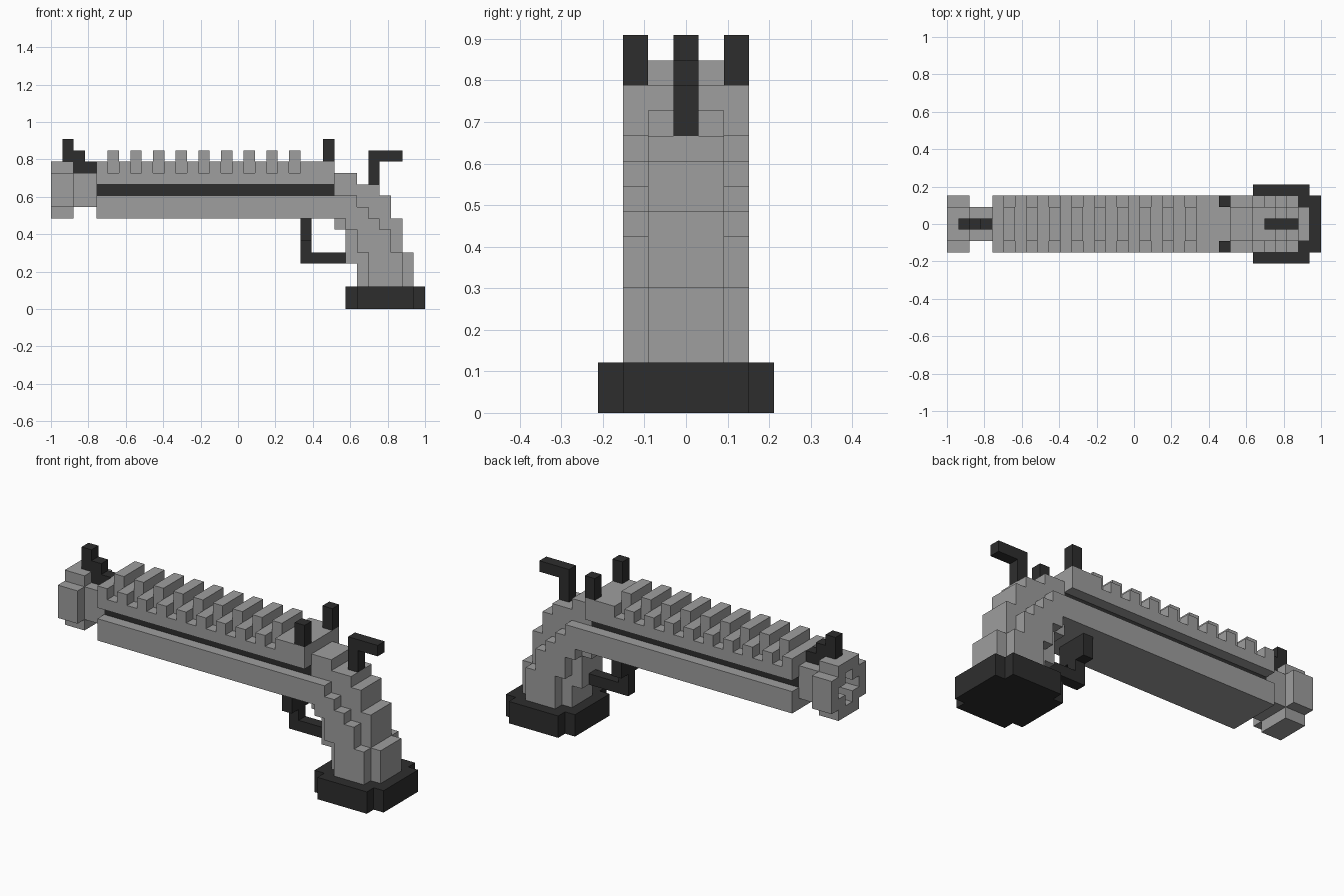
import bpy, bmesh

U = 2 / 33          # edge of one block

cube = bpy.data.objects.get("Cube")
if cube:
    bpy.data.objects.remove(cube, do_unlink=True)


def material(name, value):
    m = bpy.data.materials.new(name)
    m.use_nodes = True
    col = (value, value, value, 1)
    m.diffuse_color = col
    bsdf = next(n for n in m.node_tree.nodes if n.type == 'BSDF_PRINCIPLED')
    bsdf.inputs["Base Color"].default_value = col
    return m


GREY = material("grey_metal", 0.342)
BLACK = material("black_metal", 0.027)


def finish(name, bm, mat):
    bmesh.ops.recalc_face_normals(bm, faces=bm.faces[:])
    me = bpy.data.meshes.new(name)
    bm.to_mesh(me)
    bm.free()
    me.materials.append(mat)
    ob = bpy.data.objects.new(name, me)
    bpy.context.collection.objects.link(ob)
    return ob


def extrude(name, mat, profile, y0, y1, mirror=False):
    """Extrude an x-z outline, in block units from the front end, between y0 and y1."""
    bm = bmesh.new()
    for a, b in ([(y0, y1), (-y1, -y0)] if mirror else [(y0, y1)]):
        vs = [bm.verts.new((-1 + x * U, a * U, z * U)) for x, z in profile]
        face = bm.faces.new(vs)
        ext = bmesh.ops.extrude_face_region(bm, geom=[face])
        new = [g for g in ext["geom"] if isinstance(g, bmesh.types.BMVert)]
        bmesh.ops.translate(bm, verts=new, vec=(0, (b - a) * U, 0))
    return finish(name, bm, mat)


def boxes(name, mat, items):
    """Join boxes given as x0, x1, y0, y1, z0, z1 in block units."""
    bm = bmesh.new()
    for x0, x1, y0, y1, z0, z1 in items:
        vs = bmesh.ops.create_cube(bm, size=1)["verts"]
        for v in vs:
            v.co = (-1 + (x1 if v.co.x > 0 else x0) * U,
                    (y1 if v.co.y > 0 else y0) * U,
                    (z1 if v.co.z > 0 else z0) * U)
    return finish(name, bm, mat)


def stairs(columns):
    """Outline around side-by-side columns given as x0, x1, bottom, top."""
    top, low = [], []
    for x0, x1, b, t in columns:
        top += [(x0, t), (x1, t)]
        low += [(x0, b), (x1, b)]
    pts = []
    for p in top + low[::-1]:
        if not pts or p != pts[-1]:
            pts.append(p)
    return pts


# Muzzle ring with a plus-shaped bore
ring = [(0, 2, -1.5, 1.5, 8, 9), (0, 2, -1.5, 1.5, 12, 13)]
for y in (-2, 2):
    ring.append((0, 2, y - 0.5, y + 0.5, 9, 12))
for y in (-1, 1):
    for z in (9, 11):
        ring.append((0, 2, y - 0.5, y + 0.5, z, z + 1))
boxes("muzzle", GREY, ring)
boxes("muzzle_neck", GREY, [(2, 4, -1.5, 1.5, 9, 12)])

# Barrel: lower rail, recessed dark strip, upper rail
boxes("lower_rail", GREY, [(4, 25, -2.5, 2.5, 8, 10)])
boxes("side_strip", BLACK, [(4, 25, -1.5, 1.5, 10, 11)])
boxes("upper_rail", GREY, [(4, 25, -2.5, 2.5, 11, 12)])

# Slide top: core with cross ridges, and edge blocks staggered between them
boxes("slide_core", GREY, [(4, 22, -1.5, 1.5, 12, 13)])
boxes("slide_rear", GREY, [(22, 25, -2.5, 2.5, 12, 13)])
boxes("slide_ridges", GREY, [(x, x + 1, -1.5, 1.5, 13, 14) for x in range(5, 22, 2)])
boxes("slide_edge_blocks", GREY,
      [(x, x + 1, y - 0.5, y + 0.5, 12, 13) for x in range(4, 21, 2) for y in (-2, 2)])

# Grip: stepped core and a shorter stepped panel on each side
extrude("grip_core", GREY, stairs([
    (25, 26, 7, 12), (26, 27, 4, 12), (27, 29, 2, 11),
    (29, 30, 2, 10), (30, 31, 2, 8), (31, 32, 2, 5)]), -1.5, 1.5)
extrude("grip_panels", GREY, stairs([
    (25, 26, 8, 10), (26, 27, 7, 10), (27, 28, 5, 9),
    (28, 29, 2, 8), (29, 30, 2, 7), (30, 31, 2, 5)]), 1.5, 2.5, mirror=True)

# Grip base with notched corners
boxes("grip_base", BLACK, [(26, 33, -2.5, 2.5, 0, 2),
                           (27, 32, 2.5, 3.5, 0, 2), (27, 32, -3.5, -2.5, 0, 2)])

# Trigger guard: wide top bracket, thin L-shaped bar
boxes("guard_bracket", BLACK, [(22, 23, -1.5, 1.5, 6, 8)])
extrude("guard_bar", BLACK, [(22, 4), (26, 4), (26, 5), (23, 5), (23, 6), (22, 6)], -0.5, 0.5)

# Sights and hammer
extrude("front_sight", BLACK, [(1, 13), (2, 13), (2, 12), (4, 12), (4, 13), (3, 13),
                               (3, 14), (2, 14), (2, 15), (1, 15)], -0.5, 0.5)
boxes("rear_sights", BLACK, [(24, 25, y - 0.5, y + 0.5, 13, 15) for y in (-2, 2)])
extrude("hammer", BLACK, [(28, 11), (29, 11), (29, 13), (31, 13), (31, 14), (28, 14)], -0.5, 0.5)
